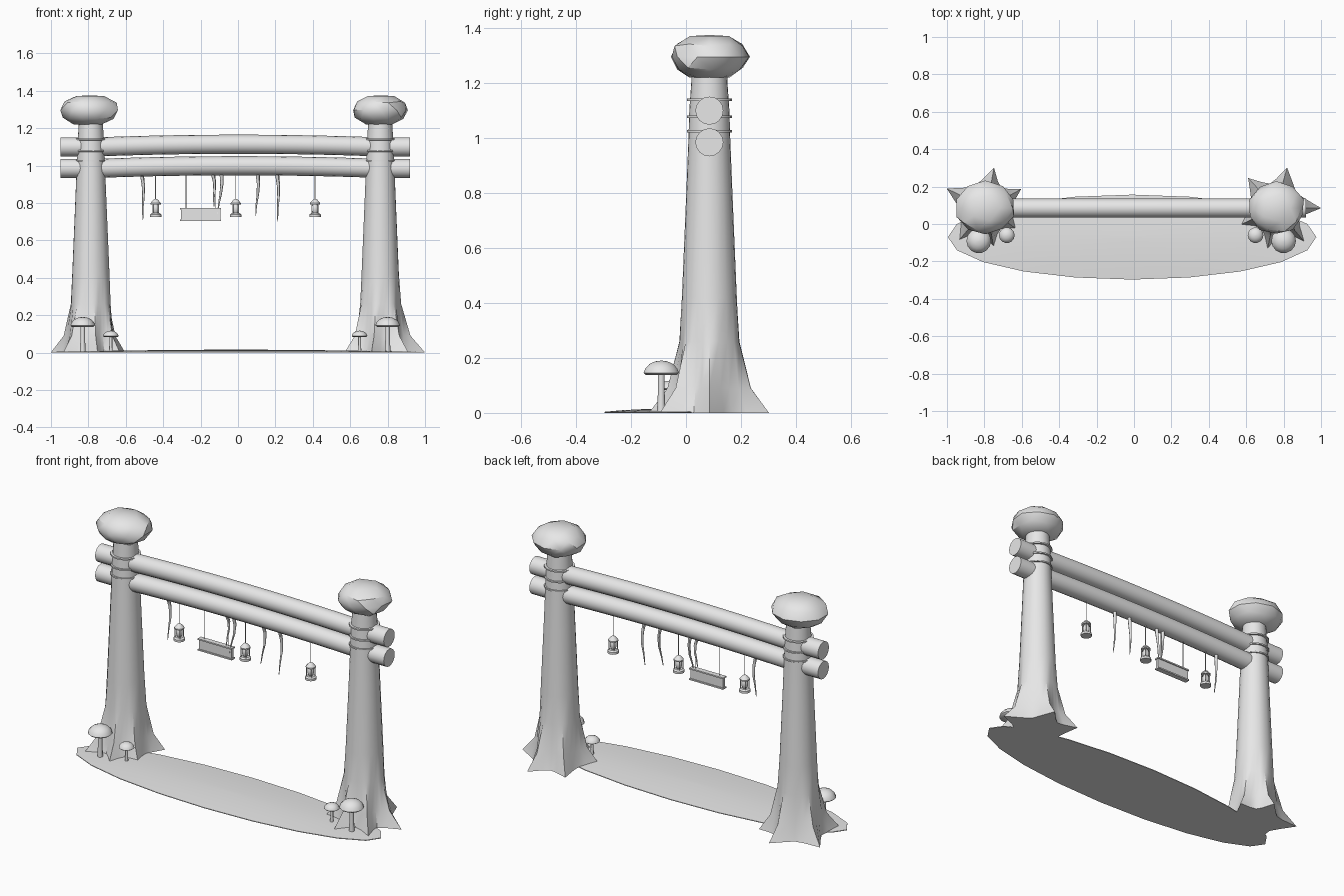
import bpy, bmesh, math, random
from mathutils import Vector

if "Cube" in bpy.data.objects:
    bpy.data.objects.remove(bpy.data.objects["Cube"], do_unlink=True)

GREY = (0.8, 0.8, 0.8, 1)
mat = bpy.data.materials.new("plain grey")
mat.use_nodes = True
mat.diffuse_color = GREY
mat.node_tree.nodes["Principled BSDF"].inputs["Base Color"].default_value = GREY
Y = 0.085  # depth line of posts and beams


def finish(name, bm, angle=35):
    bmesh.ops.recalc_face_normals(bm, faces=bm.faces)
    me = bpy.data.meshes.new(name)
    bm.to_mesh(me)
    bm.free()
    me.materials.append(mat)
    ob = bpy.data.objects.new(name, me)
    bpy.context.collection.objects.link(ob)
    bpy.ops.object.select_all(action="DESELECT")
    ob.select_set(True)
    bpy.context.view_layer.objects.active = ob
    bpy.ops.object.shade_smooth_by_angle(angle=math.radians(angle))
    return ob


def loft(bm, rings):
    """Skin a list of equal-length point rings and cap both ends."""
    vs = [[bm.verts.new(p) for p in r] for r in rings]
    n = len(vs[0])
    for a, b in zip(vs, vs[1:]):
        for i in range(n):
            j = (i + 1) % n
            bm.faces.new((a[i], a[j], b[j], b[i]))
    bm.faces.new(vs[0][::-1])
    bm.faces.new(vs[-1])


def lathe(bm, x, y, profile, n=12):
    loft(bm, [[(x + r * math.cos(math.tau * i / n), y + r * math.sin(math.tau * i / n), z)
               for i in range(n)] for r, z in profile])


def box(bm, center, size):
    vs = bmesh.ops.create_cube(bm, size=1)["verts"]
    for v in vs:
        v.co = Vector(center) + v.co * Vector(size)


def trunk(name, cx, roots):
    """Tapered post whose foot spreads into pointed roots (angle, reach)."""
    levels = [(0.135, 0, 1), (0.118, 0.09, 0.42), (0.106, 0.26, 0.06), (0.1, 0.42, 0),
              (0.084, 0.8, 0), (0.076, 1.0, 0), (0.073, 1.1, 0), (0.066, 1.2, 0), (0.064, 1.25, 0)]
    rings = []
    for r, z, spread in levels:
        ring = []
        for k, (a, reach) in enumerate(roots):
            b = roots[(k + 1) % len(roots)][0]
            gap = (b - a) % 360
            for t, f in ((0, 1), (0.25, 0.25), (0.5, 0), (0.75, 0.25)):
                ang = math.radians(a + gap * t)
                rr = r + (reach - 0.135) * spread * f
                ring.append((cx + rr * math.cos(ang), Y + rr * math.sin(ang), z))
        rings.append(ring)
    bm = bmesh.new()
    loft(bm, rings)
    finish(name, bm)


def post_cap(name, cx, rx, seed):
    random.seed(seed)
    bm = bmesh.new()
    bmesh.ops.create_icosphere(bm, subdivisions=2, radius=1)
    for v in bm.verts:
        k = random.uniform(0.95, 1.04)
        z = max(-0.92, min(0.97, v.co.z * 1.08))
        v.co = (cx + v.co.x * rx * k, Y + v.co.y * 0.143 * k, 1.296 + z * 0.082)
    finish(name, bm, 30)


def beam(name, z0):
    rings = []
    for i in range(17):
        x = -0.95 + 1.87 * i / 16
        rise = 0.014 * max(0, 1 - (x / 0.75) ** 2)
        rings.append([(x, Y + 0.051 * math.cos(math.tau * k / 16),
                       z0 + rise + 0.051 * math.sin(math.tau * k / 16)) for k in range(16)])
    bm = bmesh.new()
    loft(bm, rings)
    finish(name, bm)


def mushroom(name, x, y, r, top):
    h = r * 0.8
    base = top - h
    bm = bmesh.new()
    lathe(bm, x, y, [(r * 0.24, 0), (r * 0.19, base / 2), (r * 0.19, base + h * 0.2)], 8)
    lathe(bm, x, y, [(r * 0.3, base + h * 0.08), (r * 0.85, base), (r, base + h * 0.15),
                     (r * 0.9, base + h * 0.48), (r * 0.66, base + h * 0.78),
                     (r * 0.35, base + h * 0.95), (r * 0.06, top)], 14)
    finish(name, bm, 50)


def vine(name, x, bend, bottom):
    rings = []
    for t in (0, 0.25, 0.5, 0.75, 1):
        r = 0.009 * (1 - t) + 0.002
        cx = x + bend * t + 0.006 * math.sin(t * 5)
        cy = Y + 0.012 * math.sin(t * 4)
        rings.append([(cx + r * math.cos(math.tau * k / 6), cy + r * math.sin(math.tau * k / 6),
                       0.96 + (bottom - 0.96) * t) for k in range(6)])
    bm = bmesh.new()
    loft(bm, rings)
    finish(name, bm, 60)


def lantern(name, x):
    bm = bmesh.new()
    lathe(bm, x, Y, [(0.0025, 0.81), (0.0025, 0.96)], 6)               # cord
    lathe(bm, x, Y, [(0.031, 0.725), (0.031, 0.738), (0.022, 0.745)])   # base
    lathe(bm, x, Y, [(0.01, 0.744), (0.018, 0.76), (0.018, 0.78), (0.01, 0.797)])  # globe
    lathe(bm, x, Y, [(0.027, 0.793), (0.027, 0.8), (0.012, 0.817), (0.004, 0.822)])  # hood
    for k in range(4):                                                  # frame bars
        a = math.tau * (k + 0.5) / 4
        lathe(bm, x + 0.022 * math.cos(a), Y + 0.022 * math.sin(a),
              [(0.003, 0.74), (0.003, 0.797)], 5)
    finish(name, bm)


# Mossy ground patch: shallow dome on a flat underside
bm = bmesh.new()
loft(bm, [[(-0.01 + 0.985 * s * math.cos(math.tau * i / 20),
            -0.07 + 0.227 * s * math.sin(math.tau * i / 20), z) for i in range(20)]
          for s, z in ((1, 0), (1, 0.004), (0.7, 0.01), (0.35, 0.014), (0.05, 0.016))])
finish("ground_patch", bm)

# Posts with roots, caps and binding rings
trunk("right_post", -0.787, [(29, 0.21), (80, 0.22), (154, 0.238), (229, 0.225), (280, 0.21), (325, 0.19)])
trunk("left_post", 0.76, [(0, 0.24), (75, 0.225), (133, 0.22), (205, 0.21), (258, 0.225), (310, 0.235)])
post_cap("right_post_cap", -0.795, 0.158, 3)
post_cap("left_post_cap", 0.76, 0.15, 8)
for side, cx in (("right", -0.787), ("left", 0.76)):
    for i, z in enumerate((1.025, 1.078, 1.14)):
        bm = bmesh.new()
        lathe(bm, cx, Y, [(0.07, z - 0.005), (0.082, z - 0.004), (0.082, z + 0.004), (0.07, z + 0.005)], 20)
        finish(f"{side}_binding_{i + 1}", bm)

# Two bowed crossbeams
beam("upper_beam", 1.1)
beam("lower_beam", 0.985)

# Hanging vines and lanterns
for i, (x, bend, bottom) in enumerate(((-0.515, 0.012, 0.71), (-0.135, 0.012, 0.78),
                                       (-0.088, -0.015, 0.74), (0.105, -0.005, 0.73),
                                       (0.208, 0.01, 0.7))):
    vine(f"vine_{i + 1}", x, bend, bottom)
for i, x in enumerate((-0.44, -0.012, 0.412)):
    lantern(f"lantern_{i + 1}", x)

# Hanging sign board with rails and cords
bm = bmesh.new()
box(bm, (-0.2, Y, 0.738), (0.212, 0.018, 0.06))
for z in (0.708, 0.77):
    box(bm, (-0.2, Y, z), (0.22, 0.03, 0.008))
for x in (-0.278, -0.122):
    lathe(bm, x, Y, [(0.002, 0.77), (0.002, 0.96)], 6)
finish("sign_board", bm)

# Mushrooms at the foot of each post
mushroom("right_big_mushroom", -0.83, -0.09, 0.066, 0.19)
mushroom("right_small_mushroom", -0.68, -0.06, 0.042, 0.117)
mushroom("left_big_mushroom", 0.8, -0.09, 0.066, 0.19)
mushroom("left_small_mushroom", 0.65, -0.06, 0.042, 0.117)
